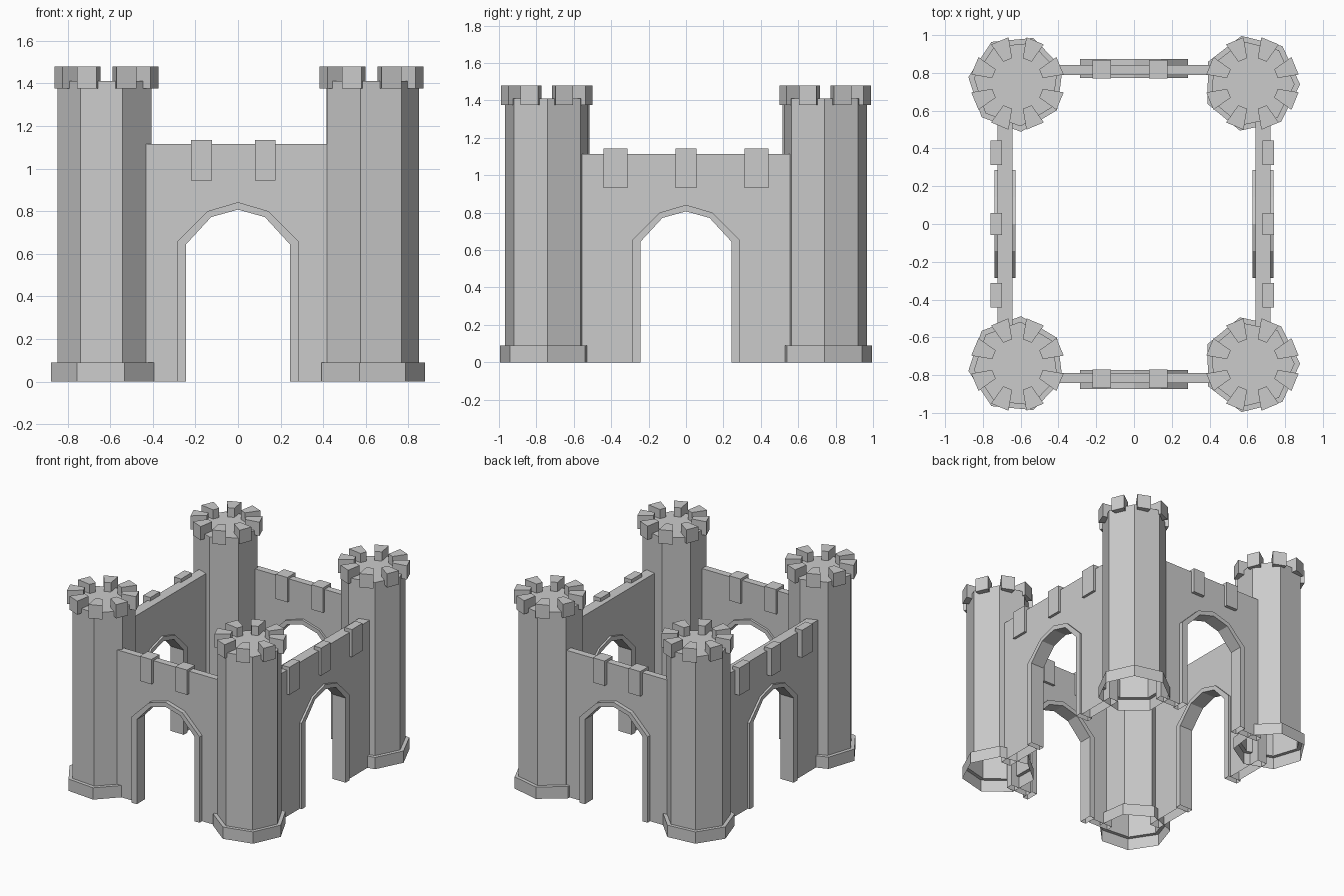
import bpy, bmesh
from math import sin, cos, pi, radians
from mathutils import Matrix, Vector

if "Cube" in bpy.data.objects:
    bpy.data.objects.remove(bpy.data.objects["Cube"])


def finish(bm, name, matrix=Matrix()):
    bm.transform(matrix)
    bmesh.ops.recalc_face_normals(bm, faces=bm.faces)
    me = bpy.data.meshes.new(name)
    bm.to_mesh(me)
    bm.free()
    ob = bpy.data.objects.new(name, me)
    bpy.context.collection.objects.link(ob)
    return ob


def box(name, lo, hi, taper=1.0):
    """Box between two corners; taper narrows the y width at the low-x end."""
    bm = bmesh.new()
    bmesh.ops.create_cube(bm, size=1)
    for v in bm.verts:
        low_x = v.co.x < 0
        v.co = Vector([lo[i] if v.co[i] < 0 else hi[i] for i in range(3)])
        if low_x:
            v.co.y *= taper
    return bm


def prism(outline, d0, d1):
    """Extrude an x/z outline from y=d0 to y=d1, leaving the ground side open."""
    bm = bmesh.new()
    f = bm.faces.new([bm.verts.new((x, d0, z)) for x, z in outline])
    ext = bmesh.ops.extrude_face_region(bm, geom=[f])
    bmesh.ops.translate(bm, vec=(0, d1 - d0, 0),
                        verts=[g for g in ext["geom"] if isinstance(g, bmesh.types.BMVert)])
    if not any(g.is_boundary for g in bm.edges):
        pass
    else:
        bmesh.ops.holes_fill(bm, edges=[e for e in bm.edges if e.is_boundary])
    bm.normal_update()
    ground = [g for g in bm.faces if all(v.co.z < 1e-4 for v in g.verts)]
    bmesh.ops.delete(bm, geom=ground, context="FACES_ONLY")
    return bm


# Towers: seven-sided stepped shell, open underneath
def tower(name, cx, cy, angle):
    bm = bmesh.new()
    rings = []
    for r, z in [(.257, 0), (.257, .09), (.228, .09), (.228, 1.41)]:
        rings.append([bm.verts.new((r * cos(angle + 2 * pi * i / 7),
                                    r * sin(angle + 2 * pi * i / 7), z)) for i in range(7)])
    for a, b in zip(rings, rings[1:]):
        for i in range(7):
            j = (i + 1) % 7
            bm.faces.new((a[i], a[j], b[j], b[i]))
    bm.faces.new(rings[-1])
    finish(bm, name, Matrix.Translation((cx, cy, 0)))
    # Radial wedge battlements
    for i in range(8):
        m = Matrix.Translation((cx + .005, cy, 0)) @ Matrix.Rotation(pi / 8 + i * pi / 4, 4, "Z")
        finish(box("b", (.135, -.05, 1.375), (.244, .05, 1.48), .5), name + "_battlement", m)


for end, sy in (("front", -1), ("back", 1)):
    tower(end + "_left_tower", -.622, sy * .744, -sy * radians(-172.5))
    tower(end + "_right_tower", .622, sy * .744, -sy * radians(1))

# Pointed arch contours, from the left foot over to the right foot
OUTER = [(-.287, 0), (-.287, .655), (-.142, .80), (0, .842), (.142, .80), (.287, .655), (.287, 0)]
INNER = [(-.243, 0), (-.243, .645), (-.126, .772), (0, .807), (.126, .772), (.243, .645), (.243, 0)]


def gate_wall(name, m, half, wall, frame, merlons, mdepth, mz):
    top = 1.115
    outline = [(-half, 0), (-half, top), (half, top), (half, 0)] + OUTER[::-1]
    finish(prism(outline, *wall), name, m)
    finish(prism(OUTER + INNER[::-1], *frame), name + "_arch_frame", m)
    for x, w in merlons:
        finish(box("m", (x - w, mdepth[0], mz[0]), (x + w, mdepth[1], mz[1])),
               name + "_battlement", m)


# Front and back walls (depth measured inward along -y before mirroring)
for name, s in (("front_wall", -1), ("back_wall", 1)):
    gate_wall(name, Matrix.Diagonal((1, s, 1, 1)), .46, (.79, .842), (.773, .873),
              [(-.172, .049), (.128, .049)], (.77, .868), (.944, 1.133))

# Side walls: same builder turned so that depth runs along x
turn = Matrix(((0, 1, 0, 0), (1, 0, 0, 0), (0, 0, 1, 0), (0, 0, 0, 1)))
for name, s, d in (("left_wall", -1, (.70, .761)), ("right_wall", 1, (.68, .742))):
    gate_wall(name, Matrix.Diagonal((s, 1, 1, 1)) @ turn, .59, (.643, .722), (.628, .738),
              [(-.377, .064), (0, .057), (.377, .064)], d, (.932, 1.142))
